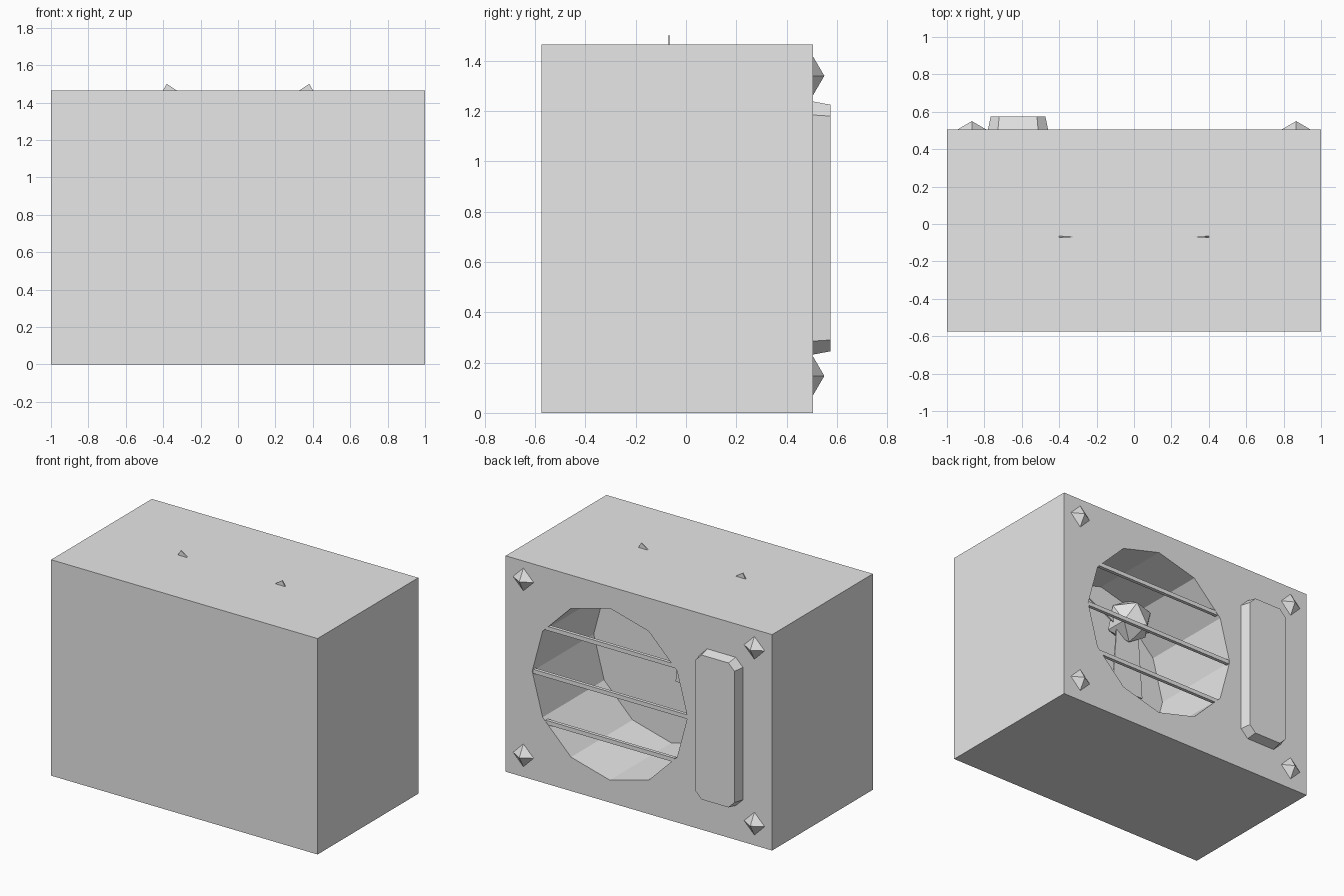
import bpy, bmesh
from math import sin, cos, pi, radians

cube = bpy.data.objects.get("Cube")
if cube:
    bpy.data.objects.remove(cube, do_unlink=True)

grey = bpy.data.materials.new("light_grey")
grey.use_nodes = True
colour = (0.8, 0.8, 0.8, 1)
grey.diffuse_color = colour
grey.node_tree.nodes["Principled BSDF"].inputs["Base Color"].default_value = colour

BACK = 0.505
FRONT = -0.575
HEIGHT = 1.465
VENT_X, VENT_Z, VENT_R = 0.218, 0.735, 0.583


def make(name, bm):
    bmesh.ops.recalc_face_normals(bm, faces=bm.faces)
    mesh = bpy.data.meshes.new(name)
    bm.to_mesh(mesh)
    bm.free()
    mesh.materials.append(grey)
    obj = bpy.data.objects.new(name, mesh)
    bpy.context.collection.objects.link(obj)
    return obj


def loft(name, rings):
    """Join equal-length rings of points and cap both ends."""
    bm = bmesh.new()
    loops = [[bm.verts.new(p) for p in ring] for ring in rings]
    n = len(loops[0])
    for a, b in zip(loops, loops[1:]):
        for i in range(n):
            j = (i + 1) % n
            bm.faces.new((a[i], a[j], b[j], b[i]))
    bm.faces.new(loops[0])
    bm.faces.new(loops[-1])
    return make(name, bm)


def box(name, x, y, z):
    ring = [(x[0], z[0]), (x[1], z[0]), (x[1], z[1]), (x[0], z[1])]
    return loft(name, [[(px, py, pz) for px, pz in ring] for py in y])


def circle(cx, cz, r, y, n):
    return [(cx + r * cos(2 * pi * i / n), y, cz + r * sin(2 * pi * i / n))
            for i in range(n)]


# Housing with a twelve-sided blind vent bored in from the back
housing = box("housing", (-1, 1), (FRONT, BACK), (0, HEIGHT))
cutter = loft("vent_cutter", [circle(VENT_X, VENT_Z, VENT_R, y, 12) for y in (-0.155, 0.7)])
cutter.hide_render = True
bore = housing.modifiers.new("vent", "BOOLEAN")
bore.operation = "DIFFERENCE"
bore.solver = "EXACT"
bore.object = cutter
bpy.context.view_layer.objects.active = housing
bpy.ops.object.modifier_apply(modifier=bore.name)
bpy.data.objects.remove(cutter, do_unlink=True)

# Horizontal grille slats across the vent
for label, dz, half in (("upper", 0.32, 0.485), ("middle", 0, 0.58), ("lower", -0.32, 0.485)):
    box(label + "_slat", (VENT_X - half, VENT_X + half), (BACK - 0.025, BACK - 0.002),
        (VENT_Z + dz - 0.014, VENT_Z + dz + 0.014))


# Raised service cover with clipped corners and sloping sides
def clipped(cx, cz, hw, hh, c, y):
    return [(cx + x, y, cz + z) for x, z in (
        (hw, hh - c), (hw - c, hh), (c - hw, hh), (-hw, hh - c),
        (-hw, c - hh), (c - hw, -hh), (hw - c, -hh), (hw, c - hh))]


loft("service_cover", [clipped(-0.62, 0.735, 0.163, 0.505, 0.055, BACK - 0.01),
                       clipped(-0.62, 0.735, 0.146, 0.49, 0.045, 0.575)])

# Pointed corner bolts
for side, x in (("left", 0.867), ("right", -0.867)):
    for level, z in (("upper", 1.34), ("lower", 0.147)):
        bm = bmesh.new()
        base = [bm.verts.new(p) for p in circle(x, z, 0.079, BACK - 0.001, 4)]
        tip = bm.verts.new((x, 0.55, z))
        bm.faces.new(base)
        for i in range(4):
            bm.faces.new((base[i], base[(i + 1) % 4], tip))
        make(f"{level}_{side}_bolt", bm)

# Three-bladed fan, with two blade corners just breaking through the top
FAN_Z, FAN_Y = 1.14, -0.067
bm = bmesh.new()
bmesh.ops.create_icosphere(bm, subdivisions=1, radius=0.15)
bmesh.ops.translate(bm, verts=bm.verts, vec=(0, FAN_Y + 0.02, FAN_Z))
make("fan_hub", bm)
for n, angle in enumerate((30, 150, 270)):
    a = radians(angle)
    outline = [(0.08, -0.09), (0.51, -0.122), (0.51, 0.122), (0.08, 0.09)]
    rings = [[(r * cos(a) - t * sin(a), FAN_Y + off, FAN_Z + r * sin(a) + t * cos(a))
              for r, t in outline] for off in (-0.004, 0.004)]
    loft(f"fan_blade_{n + 1}", rings)
